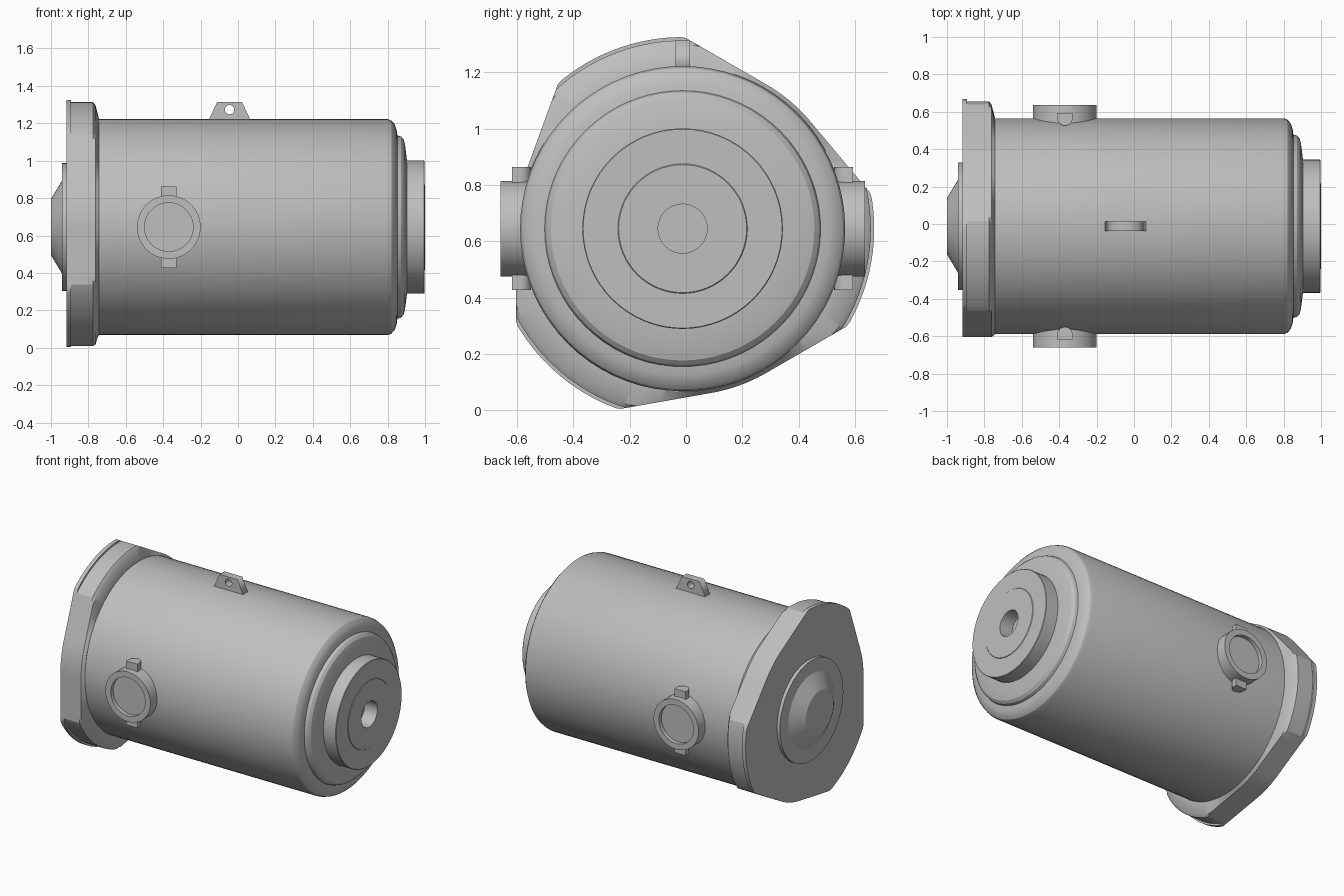
import bpy, bmesh
from math import sin, cos, pi, radians, acos, degrees
from mathutils import Vector

cube = bpy.data.objects.get("Cube")
if cube:
    bpy.data.objects.remove(cube, do_unlink=True)

CY, CZ = -0.012, 0.645      # main axis, parallel to x
PORT_X = -0.37

grey = bpy.data.materials.new("plain_grey")
grey.use_nodes = True
grey.diffuse_color = (0.52, 0.52, 0.52, 1)
grey.node_tree.nodes["Principled BSDF"].inputs["Base Color"].default_value = grey.diffuse_color


def finish(name, mesh, smooth=True):
    mesh.name = name
    mesh.materials.clear()
    mesh.materials.append(grey)
    obj = bpy.data.objects.new(name, mesh)
    bpy.context.collection.objects.link(obj)
    if smooth:
        bpy.ops.object.select_all(action='DESELECT')
        obj.select_set(True)
        bpy.context.view_layer.objects.active = obj
        bpy.ops.object.shade_smooth_by_angle(angle=radians(25))
    return obj


def loft(name, rings):
    """Skin a list of closed point rings and cap both ends."""
    bm = bmesh.new()
    loops = [[bm.verts.new(p) for p in ring] for ring in rings]
    n = len(loops[0])
    for a, b in zip(loops, loops[1:]):
        for i in range(n):
            j = (i + 1) % n
            bm.faces.new((a[i], a[j], b[j], b[i]))
    bm.faces.new(loops[0])
    bm.faces.new(loops[-1])
    bmesh.ops.recalc_face_normals(bm, faces=bm.faces)
    mesh = bpy.data.meshes.new(name)
    bm.to_mesh(mesh)
    bm.free()
    return finish(name, mesh)


def turned(name, profile, sides=64, origin=(0, CY, CZ), axis='X'):
    """Revolve (distance, radius) pairs about an axis."""
    rings = []
    for d, r in profile:
        ring = []
        for i in range(sides):
            a = 2 * pi * i / sides
            u, v = r * cos(a), r * sin(a)
            ring.append(Vector(origin) + Vector((d, u, v) if axis == 'X' else (u, d, v)))
        rings.append(ring)
    return loft(name, rings)


# Main drum with rounded shoulder and domed end
turned("drum", [(-0.80, 0.577), (0.80, 0.577), (0.82, 0.57), (0.838, 0.55),
                (0.848, 0.52), (0.852, 0.49), (0.872, 0.484), (0.886, 0.468),
                (0.893, 0.44), (0.903, 0.36), (0.904, 0.30)], 72)

# End boss with a shallow step and a blind bore
turned("end_boss", [(0.89, 0.356), (0.994, 0.356), (0.997, 0.353), (0.997, 0.23),
                    (1.0, 0.227), (1.0, 0.087), (0.80, 0.087)])

# Back cover and its cone
turned("back_cover", [(-0.90, 0.342), (-0.94, 0.342), (-0.94, 0.25), (-1.0, 0.15)])

# Three-lobed flange
LOBE, WAIST, HALF = 0.68, 0.592, 20.5
REACH = degrees(acos(WAIST / LOBE))


def flange_radius(deg):
    off = abs((deg - 110 + 60) % 120 - 60)
    if off <= HALF:
        return LOBE
    if off >= HALF + REACH:
        return WAIST
    return WAIST / cos(radians(HALF + REACH - off))


def flange_ring(x, limit):
    ring = []
    for i in range(240):
        deg = 0.5 + i * 1.5
        r = min(flange_radius(deg), limit)
        ring.append((x, CY + r * cos(radians(deg)), CZ + r * sin(radians(deg))))
    return ring


loft("lobed_flange", [flange_ring(x, r) for x, r in
                      [(-0.918, 1), (-0.892, 1), (-0.892, 0.668), (-0.775, 0.668),
                       (-0.762, 0.652), (-0.743, 0.578)]])

# Side ports, each with an upper and a lower D-shaped pin
for side, label in ((-1, "right"), (1, "left")):
    turned(label + "_port", [(side * d, r) for d, r in
                             [(0.50, 0.17), (0.647, 0.17), (0.647, 0.13), (0.62, 0.13)]],
           48, (PORT_X, CY, CZ), 'Y')
    section = [(0.042, 0.605)]
    section += [(0.042 * cos(pi * i / 12), 0.58 - 0.042 * sin(pi * i / 12)) for i in range(13)]
    section += [(-0.042, 0.605)]
    for up, place in ((1, "upper"), (-1, "lower")):
        loft(f"{label}_{place}_pin",
             [[(PORT_X + u, CY + side * v, CZ + up * h) for u, v in section]
              for h in (0.13, 0.218)])

# Lifting lug: trapezoid with a round eye
curve = bpy.data.curves.new("lug_outline", 'CURVE')
curve.dimensions = '2D'
curve.fill_mode = 'BOTH'
curve.extrude = 0.026
outline = [(-0.165, 1.20), (0.075, 1.20), (0.022, 1.313), (-0.112, 1.313)]
eye = [(-0.045 + 0.025 * cos(pi * i / 12), 1.273 + 0.025 * sin(pi * i / 12)) for i in range(24)]
for points in (outline, eye):
    spline = curve.splines.new('POLY')
    spline.points.add(len(points) - 1)
    for p, (u, v) in zip(spline.points, points):
        p.co = (u, v, 0, 1)
    spline.use_cyclic_u = True
helper = bpy.data.objects.new("lug_outline", curve)
bpy.context.collection.objects.link(helper)
bpy.context.view_layer.update()
lug_mesh = bpy.data.meshes.new_from_object(
    helper.evaluated_get(bpy.context.evaluated_depsgraph_get()))
bpy.data.objects.remove(helper, do_unlink=True)
lug = finish("lifting_lug", lug_mesh, False)
lug.rotation_euler.x = pi / 2
lug.location.y = CY
